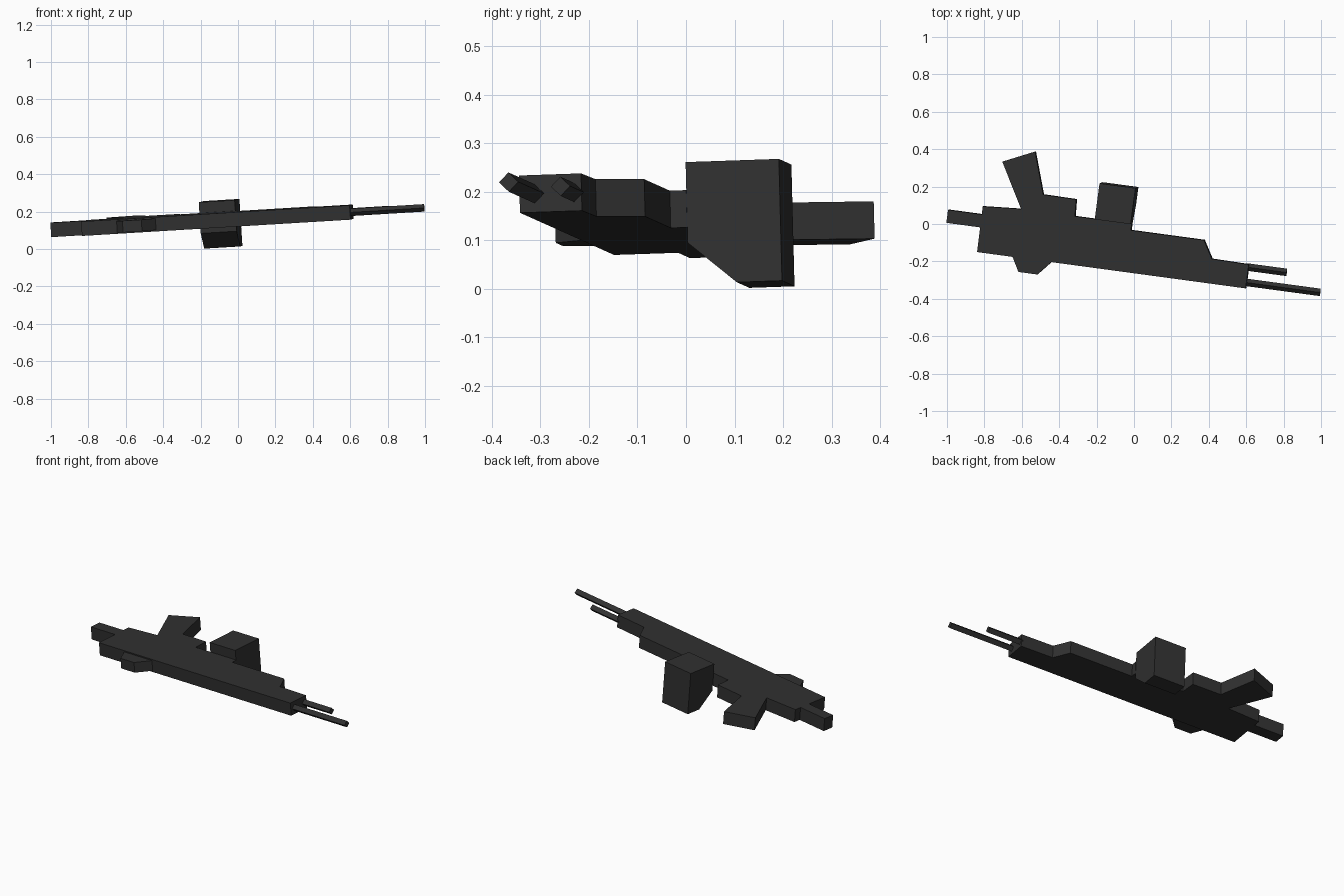
import bpy
import bmesh
from mathutils import Matrix, Vector

if "Cube" in bpy.data.objects:
    bpy.data.objects.remove(bpy.data.objects["Cube"], do_unlink=True)

# One dark finish for every part
finish = bpy.data.materials.new("dark_gunmetal")
finish.use_nodes = True
COLOUR = (0.03, 0.03, 0.03, 1)
finish.diffuse_color = COLOUR
finish.node_tree.nodes["Principled BSDF"].inputs["Base Color"].default_value = COLOUR

# Resting pose: lying on its side, slightly turned and tilted
along = Vector((0.991, -0.134, 0.06)).normalized()
side = Vector((0.133, 0.991, 0.034))
up = along.cross(side).normalized()
side = up.cross(along)
POSE = Matrix.Translation((0, 0, 0.1655)) @ Matrix((along, side, up)).transposed().to_4x4()

THICK = 0.077


def prism(name, profile, low, high, lengthwise=False):
    """Extrude a profile through the thickness, or lengthwise along the barrel."""
    bm = bmesh.new()
    if lengthwise:
        verts = [bm.verts.new((low, a, b)) for a, b in profile]
        direction = Vector((high - low, 0, 0))
    else:
        verts = [bm.verts.new((a, b, low)) for a, b in profile]
        direction = Vector((0, 0, high - low))
    face = bm.faces.new(verts)
    result = bmesh.ops.extrude_face_region(bm, geom=[face])
    moved = [g for g in result["geom"] if isinstance(g, bmesh.types.BMVert)]
    bmesh.ops.translate(bm, verts=moved, vec=direction)
    bmesh.ops.recalc_face_normals(bm, faces=bm.faces)
    mesh = bpy.data.meshes.new(name)
    bm.to_mesh(mesh)
    bm.free()
    mesh.materials.append(finish)
    obj = bpy.data.objects.new(name, mesh)
    obj.matrix_world = POSE
    bpy.context.collection.objects.link(obj)
    return obj


def slab(name, profile, thick=THICK):
    return prism(name, profile, -thick / 2, thick / 2)


# Receiver with stepped top and narrow nose
slab("receiver", [(-0.811, -0.26), (0.64, -0.26), (0.64, -0.131), (0.44, -0.128),
                  (0.385, -0.034), (-0.01, -0.034), (-0.01, 0), (-0.608, 0),
                  (-0.813, -0.014)])

# Stock stub behind the receiver
slab("stock", [(-0.995, -0.127), (-0.811, -0.127), (-0.811, -0.057), (-0.995, -0.057)])

# Raked grip and the solid guard in front of it
slab("grip", [(-0.608, 0), (-0.48, 0), (-0.501, 0.092), (-0.574, 0.314), (-0.741, 0.237)])
slab("trigger_guard", [(-0.48, 0), (-0.317, 0), (-0.322, 0.09), (-0.501, 0.092)])

# Sight block on the opposite edge
slab("sight", [(-0.62, -0.26), (-0.578, -0.336), (-0.476, -0.336), (-0.41, -0.26)], 0.062)

# Wide magazine with one sloped corner
prism("magazine", [(0, 0.0965), (0.194, 0.0965), (0.194, -0.155), (0.1, -0.155), (0, -0.07)],
      -0.206, -0.012, lengthwise=True)

# Four-sided barrel and the shorter tube beside it
R = 0.02
for name, centre, end in (("barrel", -0.229, 1.037), ("gas_tube", -0.147, 0.845)):
    prism(name, [(centre - R, 0), (centre, -R), (centre + R, 0), (centre, R)],
          0.63, end, lengthwise=True)
